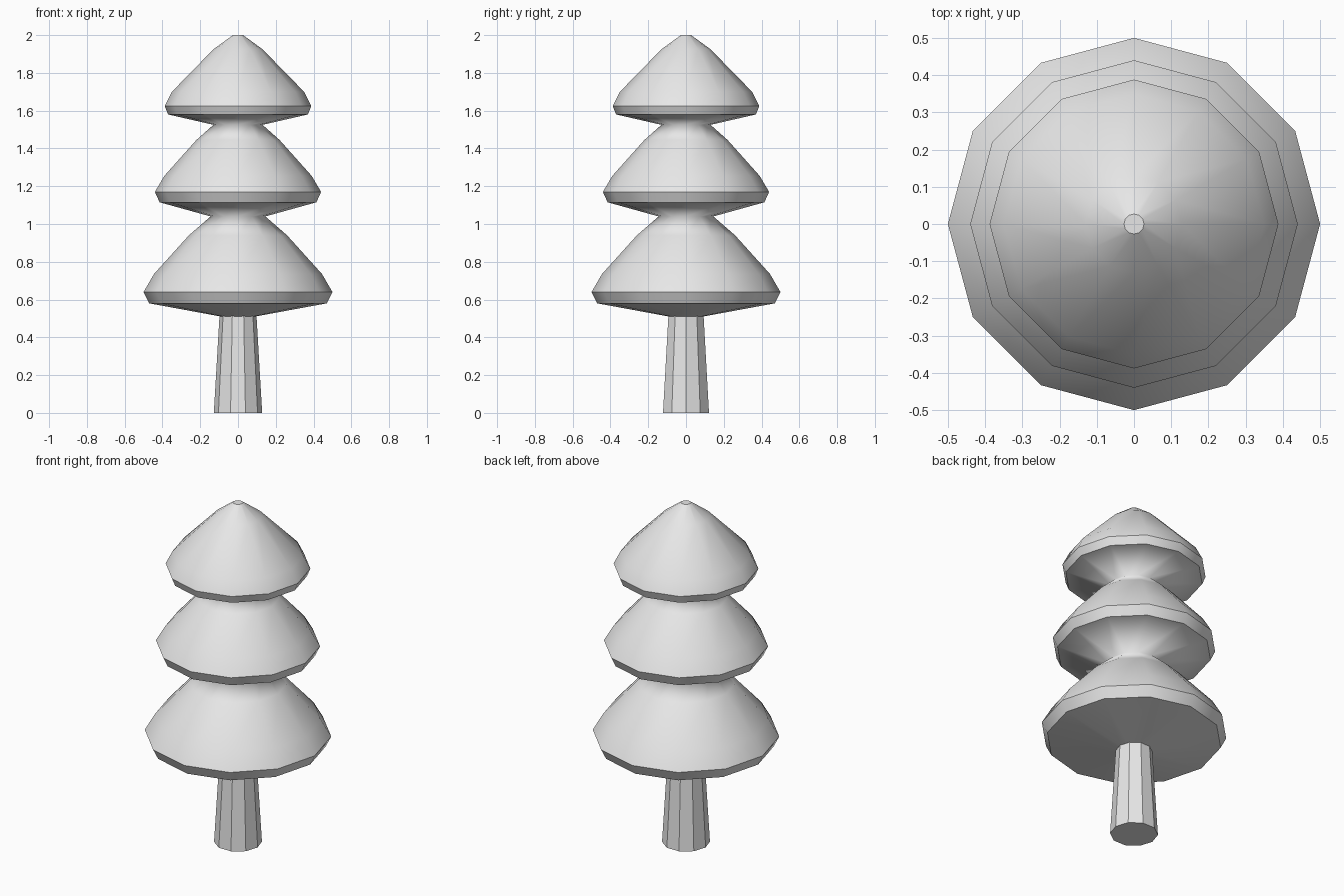
import bpy
import bmesh
from math import cos, sin, tau

cube = bpy.data.objects.get("Cube")
if cube:
    bpy.data.objects.remove(cube, do_unlink=True)

grey = bpy.data.materials.new("light_grey")
grey.use_nodes = True
colour = (0.8, 0.8, 0.8, 1)
grey.diffuse_color = colour
grey.node_tree.nodes["Principled BSDF"].inputs["Base Color"].default_value = colour


def lathe(name, profile, sides, smooth=False, sharp_rings=(), turn=0.0):
    """Spin (radius, height) points into a capped solid."""
    bm = bmesh.new()
    rings = []
    for r, z in profile:
        angles = [tau * (i + turn) / sides for i in range(sides)]
        rings.append([bm.verts.new((r * cos(a), r * sin(a), z)) for a in angles])
    for low, high in zip(rings, rings[1:]):
        for i in range(sides):
            j = (i + 1) % sides
            bm.faces.new((low[i], low[j], high[j], high[i])).smooth = smooth
    bm.faces.new(rings[0][::-1])
    bm.faces.new(rings[-1])
    # Crisp rims
    for k in sharp_rings:
        for i in range(sides):
            bm.edges.get((rings[k][i], rings[k][(i + 1) % sides])).smooth = False
    mesh = bpy.data.meshes.new(name)
    bm.to_mesh(mesh)
    bm.free()
    mesh.materials.append(grey)
    obj = bpy.data.objects.new(name, mesh)
    bpy.context.collection.objects.link(obj)
    return obj


# Tapered trunk with flat sides
lathe("trunk", [(0.128, 0), (0.097, 0.53)], 10)

# Three stacked tiers: underside, lower rim, upper rim, shoulder, slope, neck
profile = [
    (0.09, 0.51), (0.47, 0.58), (0.50, 0.64), (0.445, 0.735), (0.26, 0.94),
    (0.145, 1.04), (0.415, 1.115), (0.44, 1.17), (0.39, 1.255), (0.22, 1.445),
    (0.13, 1.525), (0.37, 1.58), (0.388, 1.625), (0.35, 1.70), (0.13, 1.925),
    (0.027, 2.0),
]
lathe("foliage", profile, 12, True, (0, 1, 2, 6, 7, 11, 12, 15))
